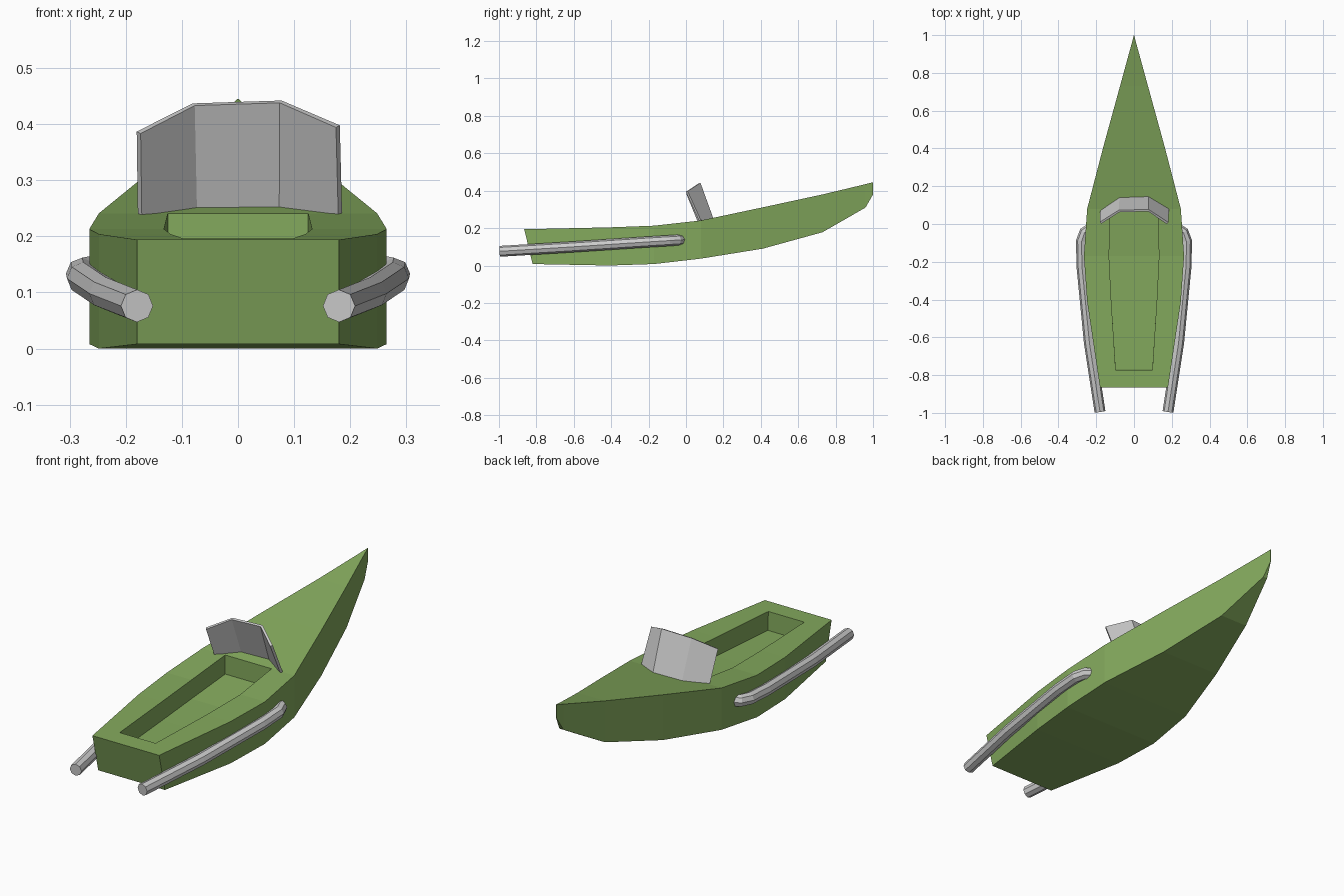
import bpy
import bmesh

if "Cube" in bpy.data.objects:
    bpy.data.objects.remove(bpy.data.objects["Cube"])


def make_object(name, bm):
    bmesh.ops.recalc_face_normals(bm, faces=bm.faces)
    mesh = bpy.data.meshes.new(name)
    bm.to_mesh(mesh)
    bm.free()
    obj = bpy.data.objects.new(name, mesh)
    bpy.context.collection.objects.link(obj)
    return obj


def loft(name, stations):
    """Box sections: half width, top y, top z, bottom y, bottom z."""
    bm = bmesh.new()
    rings = []
    for w, ty, tz, by, bz in stations:
        rings.append([bm.verts.new(p) for p in
                      ((-w, by, bz), (w, by, bz), (w, ty, tz), (-w, ty, tz))])
    for a, b in zip(rings, rings[1:]):
        for i in range(4):
            j = (i + 1) % 4
            bm.faces.new((a[i], a[j], b[j], b[i]))
    bm.faces.new(rings[0])
    bm.faces.new(rings[-1])
    return make_object(name, bm)


green = bpy.data.materials.new("green_paint")
green.diffuse_color = (0.23, 0.40, 0.11, 1)
green.use_nodes = True
green.node_tree.nodes["Principled BSDF"].inputs["Base Color"].default_value = green.diffuse_color

# Hull from transom to raised bow
hull = loft("hull", [
    (0.180, -0.865, 0.194, -0.82, 0.008),
    (0.248, -0.41, 0.204, -0.41, 0.0),
    (0.265, -0.17, 0.213, -0.17, 0.008),
    (0.248, 0.08, 0.241, 0.08, 0.037),
    (0.162, 0.41, 0.311, 0.41, 0.09),
    (0.074, 0.73, 0.380, 0.73, 0.178),
    (0.011, 0.96, 0.435, 0.96, 0.31),
    (0.001, 1.0, 0.445, 1.0, 0.38),
])
hull.data.materials.append(green)

# Open cockpit with a floor following the deck
cutter = loft("cockpit_cutter", [
    (0.097, -0.78, 0.40, -0.77, 0.105),
    (0.120, -0.41, 0.40, -0.41, 0.112),
    (0.132, -0.17, 0.40, -0.17, 0.121),
    (0.125, 0.08, 0.40, 0.08, 0.148),
])
cutter.data.materials.append(green)
cutter.hide_render = True
cutter.hide_viewport = True
cut = hull.modifiers.new("cockpit", "BOOLEAN")
cut.operation = "DIFFERENCE"
cut.solver = "EXACT"
cut.object = cutter

# Three-panel windshield leaning back over the cockpit
bm = bmesh.new()
low = [bm.verts.new(p) for p in ((-0.175, 0.066, 0.239), (-0.075, 0.135, 0.25),
                                 (0.075, 0.140, 0.252), (0.182, 0.075, 0.24))]
top = [bm.verts.new(p) for p in ((-0.177, 0.006, 0.385), (-0.079, 0.068, 0.435),
                                 (0.076, 0.072, 0.44), (0.178, 0.004, 0.396))]
for i in range(3):
    bm.faces.new((low[i], low[i + 1], top[i + 1], top[i]))
shield = make_object("windshield", bm)
thick = shield.modifiers.new("thickness", "SOLIDIFY")
thick.thickness = 0.012
thick.offset = 0

# Octagonal side pipes, bent into the hull at the front
path = [(0.180, -0.994, 0.076), (0.236, -0.63, 0.098), (0.276, -0.22, 0.125),
        (0.278, -0.09, 0.133), (0.262, -0.045, 0.136), (0.215, -0.015, 0.137)]
for side, label in ((-1, "left"), (1, "right")):
    curve = bpy.data.curves.new(label + "_pipe", "CURVE")
    curve.dimensions = "3D"
    curve.bevel_depth = 0.029
    curve.bevel_resolution = 2
    curve.use_fill_caps = True
    spline = curve.splines.new("POLY")
    spline.points.add(len(path) - 1)
    spline.use_smooth = False
    for pt, (x, y, z) in zip(spline.points, path):
        pt.co = (side * x, y, z, 1)
    bpy.context.collection.objects.link(bpy.data.objects.new(label + "_pipe", curve))
